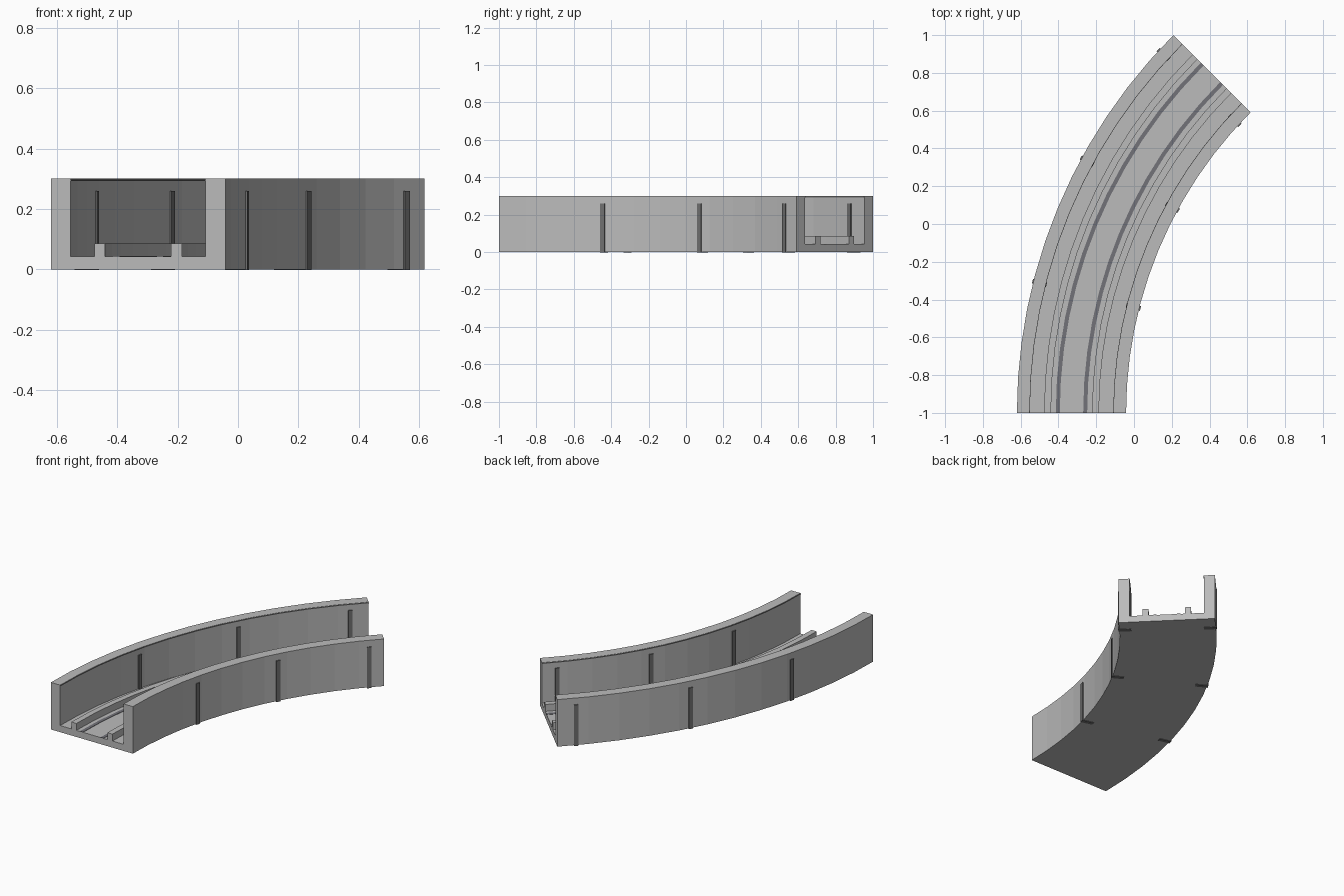
import bpy, bmesh, math
from mathutils import Matrix, Vector

if "Cube" in bpy.data.objects:
    bpy.data.objects.remove(bpy.data.objects["Cube"], do_unlink=True)

CENTRE = Vector((2.208, -1, 0))
R_IN, R_OUT = 2.25, 2.828
SWEEP, STEPS = math.radians(45), 12
WALL, HEIGHT, FLOOR, RAIL_TOP = 0.065, 0.3, 0.042, 0.086


def material(name, rgb):
    m = bpy.data.materials.new(name)
    m.use_nodes = True
    m.diffuse_color = (*rgb, 1)
    m.node_tree.nodes["Principled BSDF"].inputs["Base Color"].default_value = (*rgb, 1)
    return m


concrete = material("light concrete", (0.5, 0.5, 0.5))
steel = material("dark steel", (0.17, 0.17, 0.19))
seam = material("dark seam", (0.16, 0.16, 0.16))


def arc_point(r, angle, z):
    return CENTRE + Vector((-r * math.cos(angle), r * math.sin(angle), z))


def finish(name, bm, mat):
    bmesh.ops.recalc_face_normals(bm, faces=bm.faces)
    mesh = bpy.data.meshes.new(name)
    bm.to_mesh(mesh)
    bm.free()
    mesh.materials.append(mat)
    obj = bpy.data.objects.new(name, mesh)
    bpy.context.collection.objects.link(obj)


def sweep(name, profile, mat):
    """Sweep a closed (radius, z) profile along the bend and cap both ends."""
    bm = bmesh.new()
    rings = [[bm.verts.new(arc_point(r, SWEEP * i / STEPS, z)) for r, z in profile]
             for i in range(STEPS + 1)]
    n = len(profile)
    for a, b in zip(rings, rings[1:]):
        for k in range(n):
            bm.faces.new((a[k], a[(k + 1) % n], b[(k + 1) % n], b[k]))
    bm.faces.new(rings[0])
    bm.faces.new(rings[-1])
    finish(name, bm, mat)


def strip(name, r0, r1, z0, z1, mat):
    sweep(name, [(r0, z0), (r1, z0), (r1, z1), (r0, z1)], mat)


# Trough with two side walls and two raised guide rails, mirrored about its middle
mid = (R_IN + R_OUT) / 2
half = R_OUT - mid
side = [(half, 0), (half, HEIGHT), (half - WALL, HEIGHT), (half - WALL, FLOOR),
        (0.145, FLOOR), (0.145, RAIL_TOP), (0.109, RAIL_TOP), (0.109, FLOOR)]
profile = [(mid + d, z) for d, z in side] + [(mid - d, z) for d, z in reversed(side)]
sweep("channel", profile, concrete)

for label, s in (("outer", 1), ("inner", -1)):
    # Running strip on the floor beside each guide rail
    a, b = sorted((mid + s * 0.062, mid + s * 0.083))
    strip(label + "_floor_strip", a, b, FLOOR - 0.002, FLOOR + 0.002, steel)
    # Thin trim along the top inner edge of each wall
    face = mid + s * (half - WALL)
    a, b = sorted((face + s * 0.002, face - s * 0.003))
    strip(label + "_top_trim", a, b, HEIGHT - 0.007, HEIGHT - 0.002, seam)

    # Joint seams wrapping through each wall
    for i in range(1, 4):
        angle = math.radians(14.25) * i
        r = mid + s * (half - WALL / 2)
        place = (Matrix.Translation(arc_point(r - 0.001, angle, 0.128))
                 @ Matrix.Rotation(-angle, 4, "Z")
                 @ Matrix.Diagonal((WALL + 0.012, 0.025, 0.262, 1)))
        bm = bmesh.new()
        bmesh.ops.create_cube(bm, size=1, matrix=place)
        finish(f"{label}_wall_seam_{i}", bm, seam)
